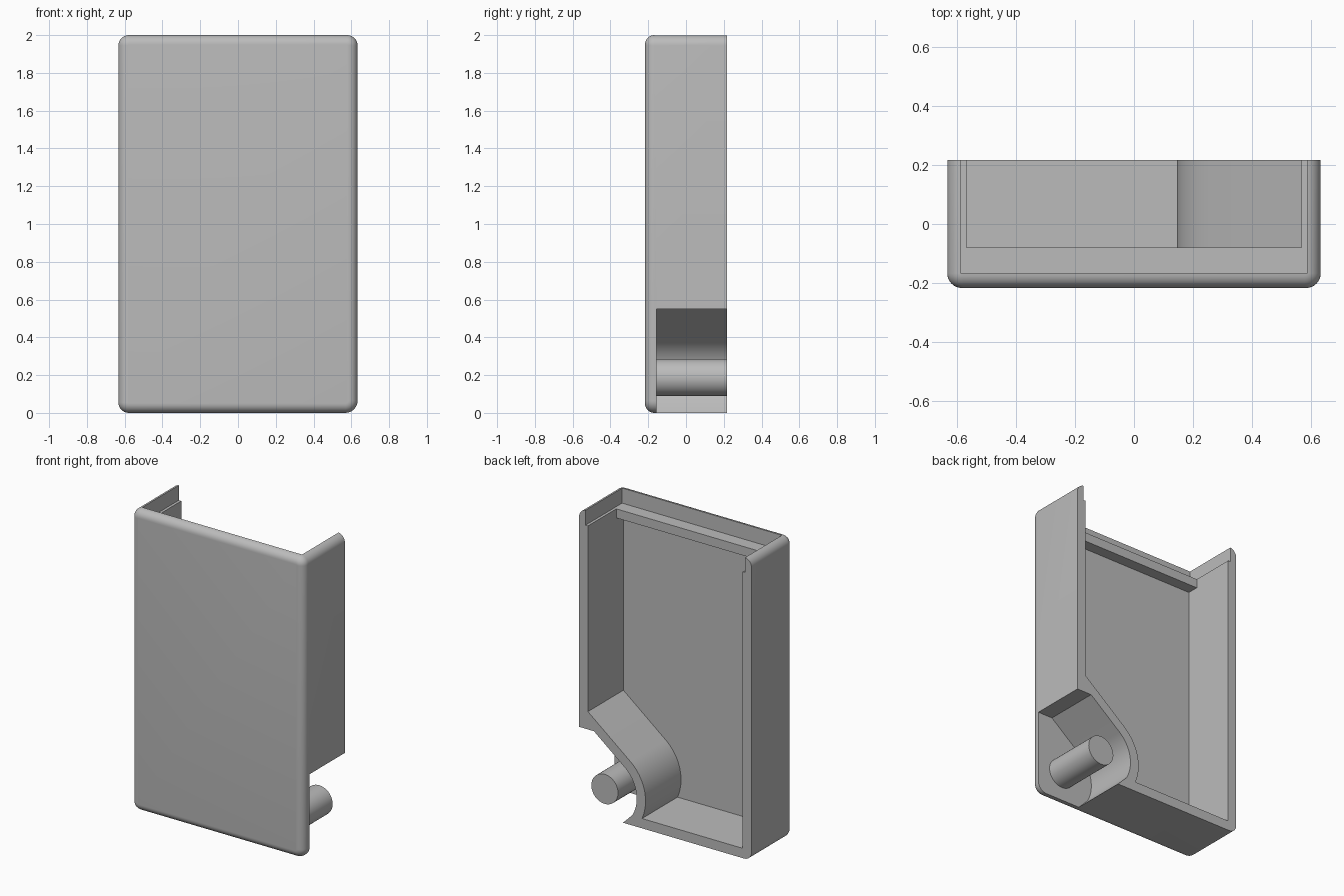
import bpy, bmesh, math

if "Cube" in bpy.data.objects:
    bpy.data.objects.remove(bpy.data.objects["Cube"], do_unlink=True)

W, D, H = 0.633, 0.217, 2.0      # half width, half depth, height
WALL, EDGE = 0.065, 0.05         # wall thickness, front edge radius
PX, PZ = 0.445, 0.187            # post centre
TILT = math.radians(38.5)        # slope of the pocket wall

grey = bpy.data.materials.new("plain_grey")
grey.use_nodes = True
grey.diffuse_color = (0.5, 0.5, 0.5, 1)
grey.node_tree.nodes["Principled BSDF"].inputs["Base Color"].default_value = (0.5, 0.5, 0.5, 1)


def arc(cx, cz, r, a0, a1, n):
    return [(cx + r * math.cos(a0 + (a1 - a0) * i / n),
             cz + r * math.sin(a0 + (a1 - a0) * i / n)) for i in range(n + 1)]


def loft(name, rings):
    """Join (outline, y) rings of equal length and cap both ends."""
    bm = bmesh.new()
    loops = [[bm.verts.new((x, y, z)) for x, z in pts] for pts, y in rings]
    n = len(loops[0])
    for a, b in zip(loops, loops[1:]):
        for i in range(n):
            j = (i + 1) % n
            bm.faces.new((a[i], a[j], b[j], b[i]))
    bm.faces.new(loops[0])
    bm.faces.new(loops[-1])
    bmesh.ops.recalc_face_normals(bm, faces=bm.faces)
    mesh = bpy.data.meshes.new(name)
    bm.to_mesh(mesh)
    bm.free()
    obj = bpy.data.objects.new(name, mesh)
    bpy.context.collection.objects.link(obj)
    mesh.materials.append(grey)
    return obj


def rectangle(x, z0, z1):
    return [(-x, z0), (x, z0), (x, z1), (-x, z1)]


def rounded_outline(inset):
    pts = []
    corners = [(1, 1, 0.055), (-1, 1, 0.055), (-1, -1, 0.055), (1, -1, 0.065)]
    for k, (sx, sz, r) in enumerate(corners):
        cx, cz = sx * (W - r), H / 2 + sz * (H / 2 - r)
        pts += arc(cx, cz, r - inset, k * math.pi / 2, (k + 1) * math.pi / 2, 8)
    return pts


def cut(obj, outline, floor):
    """Remove an outline from the back down to the given floor depth."""
    cutter = loft("cutter", [(outline, floor), (outline, D + 0.2)])
    cutter.hide_render = True
    mod = obj.modifiers.new("cut", "BOOLEAN")
    mod.operation, mod.solver, mod.object = "DIFFERENCE", "EXACT", cutter
    bpy.context.view_layer.update()
    graph = bpy.context.evaluated_depsgraph_get()
    mesh = bpy.data.meshes.new_from_object(obj.evaluated_get(graph))
    obj.modifiers.clear()
    obj.data = mesh
    bpy.data.objects.remove(cutter, do_unlink=True)


def smooth(obj):
    bpy.ops.object.select_all(action="DESELECT")
    obj.select_set(True)
    bpy.context.view_layer.objects.active = obj
    bpy.ops.object.shade_smooth_by_angle(angle=math.radians(30))


# Shell block with a rolled front edge
rings = []
for i in range(9):
    a = i * math.pi / 16
    rings.append((rounded_outline(EDGE * (1 - math.sin(a))), -D + EDGE * (1 - math.cos(a))))
rings.append((rounded_outline(0), D))
shell = loft("case_shell", rings)

# Main cavity, bounded by the outside of the pocket wall
inner_r, outer_r = 0.235, 0.30
top_angle = math.pi / 2 + TILT
xi = W - WALL
low = math.pi + math.asin((PZ - WALL) / outer_r)
bend = arc(PX, PZ, outer_r, low, top_angle, 20)
tx, tz = bend[-1]
cavity = [(-xi, WALL)] + bend + [(xi, tz + (xi - tx) * math.tan(TILT)), (xi, 1.84), (-xi, 1.84)]
cut(shell, cavity, -D + 0.062)

# Open top: wider lid seat, with a cross rib left below it
cut(shell, rectangle(W - 0.047, 1.9, H + 0.2), -D + EDGE)
cut(shell, rectangle(xi, 1.8, 1.95), -0.08)

# Corner pocket, open to the side and the bottom
curve = arc(PX, PZ, inner_r, math.radians(210), top_angle, 20)
tx, tz = curve[-1]
pocket = [(0.31, -0.2), (0.31, 0)] + curve
pocket += [(tx + (0.55 - tz) / math.tan(TILT), 0.55), (W + 0.2, 0.55), (W + 0.2, -0.2)]
cut(shell, pocket, -D + 0.062)
smooth(shell)

# Round post standing in the pocket
circle = arc(PX, PZ, 0.098, 0, math.tau, 40)[:-1]
post = loft("pocket_post", [(circle, -D + 0.055), (circle, D)])
smooth(post)
